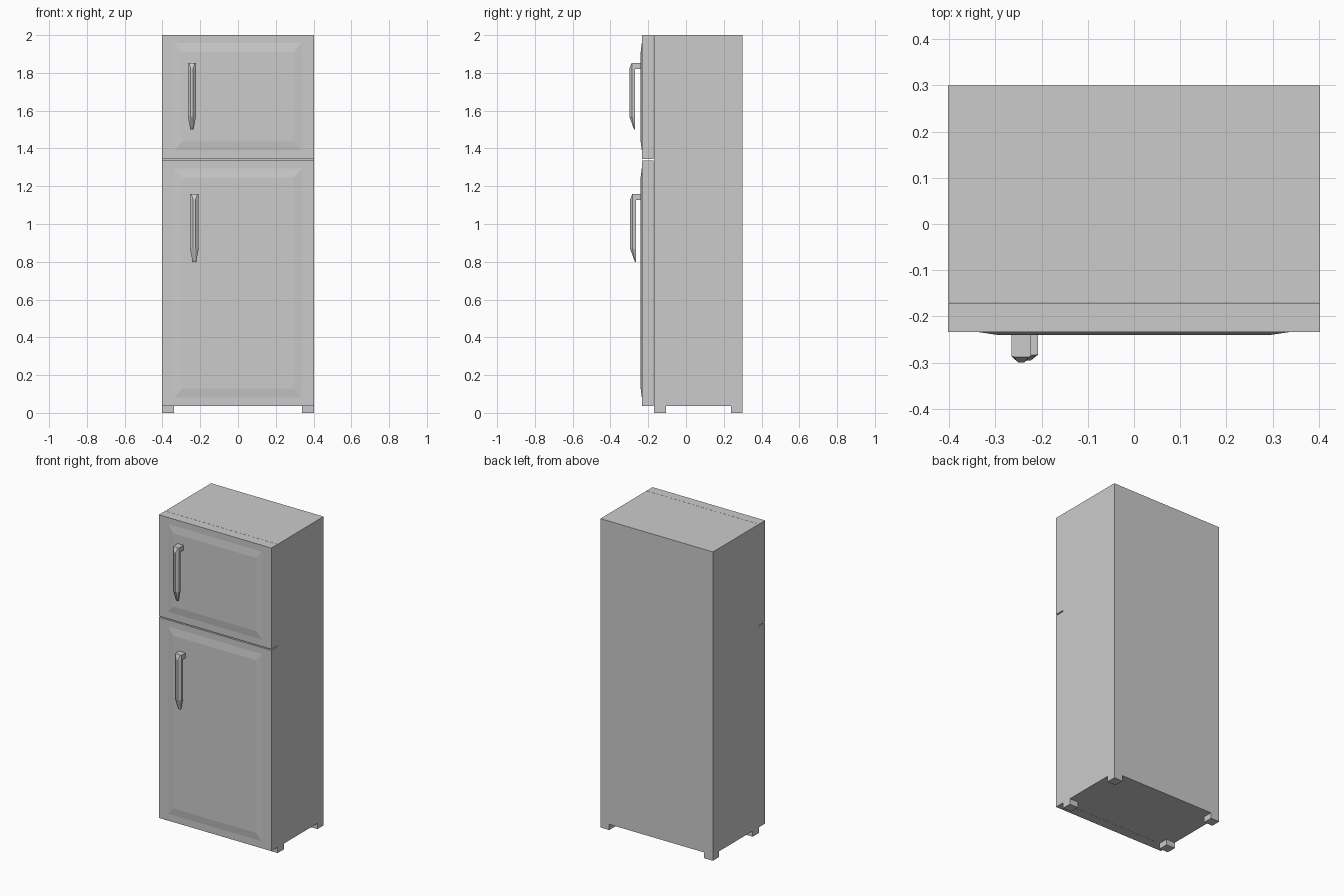
import bpy, bmesh

if "Cube" in bpy.data.objects:
    bpy.data.objects.remove(bpy.data.objects["Cube"])

W = 0.403          # half width of the cabinet
SEAM_Y = -0.17     # cabinet front
DOOR_Y = -0.234    # door front
BASE_Z = 0.037


def loft(name, rings):
    """Skin a list of equal-length point rings and cap both ends."""
    bm = bmesh.new()
    loops = [[bm.verts.new(p) for p in ring] for ring in rings]
    n = len(loops[0])
    for a, b in zip(loops, loops[1:]):
        for i in range(n):
            j = (i + 1) % n
            bm.faces.new((a[i], a[j], b[j], b[i]))
    bm.faces.new(loops[0])
    bm.faces.new(loops[-1])
    bmesh.ops.recalc_face_normals(bm, faces=bm.faces)
    mesh = bpy.data.meshes.new(name)
    bm.to_mesh(mesh)
    bm.free()
    obj = bpy.data.objects.new(name, mesh)
    bpy.context.collection.objects.link(obj)
    return obj


def rect(x0, x1, z0, z1, y):
    return [(x0, y, z0), (x1, y, z0), (x1, y, z1), (x0, y, z1)]


def box(name, x0, x1, y0, y1, z0, z1):
    return loft(name, [rect(x0, x1, z0, z1, y0), rect(x0, x1, z0, z1, y1)])


def door(name, z0, z1):
    """Slab whose front carries a shallow bevelled raised panel."""
    return loft(name, [
        rect(-W, W, z0, z1, SEAM_Y - 0.001),
        rect(-W, W, z0, z1, DOOR_Y),
        rect(-0.337, 0.337, z0 + 0.045, z1 - 0.042, DOOR_Y),
        rect(-0.297, 0.297, z0 + 0.092, z1 - 0.09, -0.24),
    ])


def handle(name, cx, w, front, top, bottom):
    """Faceted tapering grip, with one post joining it to the door."""
    back = front + 0.031

    def section(z, half, nose_half, side_y, nose_y):
        return [(cx - half, back, z), (cx + half, back, z),
                (cx + half, side_y, z), (cx + nose_half, nose_y, z),
                (cx - nose_half, nose_y, z), (cx - half, side_y, z)]

    loft(name + "_grip", [
        section(top, w, w * 0.75, front + 0.014, front + 0.012),
        section(top - 0.03, w, w * 0.3, front + 0.013, front),
        section(bottom + 0.07, w, w * 0.3, front + 0.013, front),
        section(bottom, w * 0.42, w * 0.2, back - 0.004, back - 0.006),
    ])
    box(name + "_post", cx - w, cx + w, back, DOOR_Y, top - 0.032, top)


# Cabinet
box("cabinet", -W, W, SEAM_Y, 0.30, BASE_Z, 2.0)

# Doors
door("fridge_door", BASE_Z, 1.337)
door("freezer_door", 1.344, 2.0)

# Handles
handle("freezer_handle", -0.244, 0.021, -0.30, 1.853, 1.50)
handle("fridge_handle", -0.231, 0.023, -0.296, 1.16, 0.80)

# Feet
for side, x0 in (("left", -W), ("right", W - 0.063)):
    for end, y0 in (("front", SEAM_Y), ("back", 0.237)):
        box(f"{end}_{side}_foot", x0, x0 + 0.063, y0, y0 + 0.063, 0, BASE_Z)
